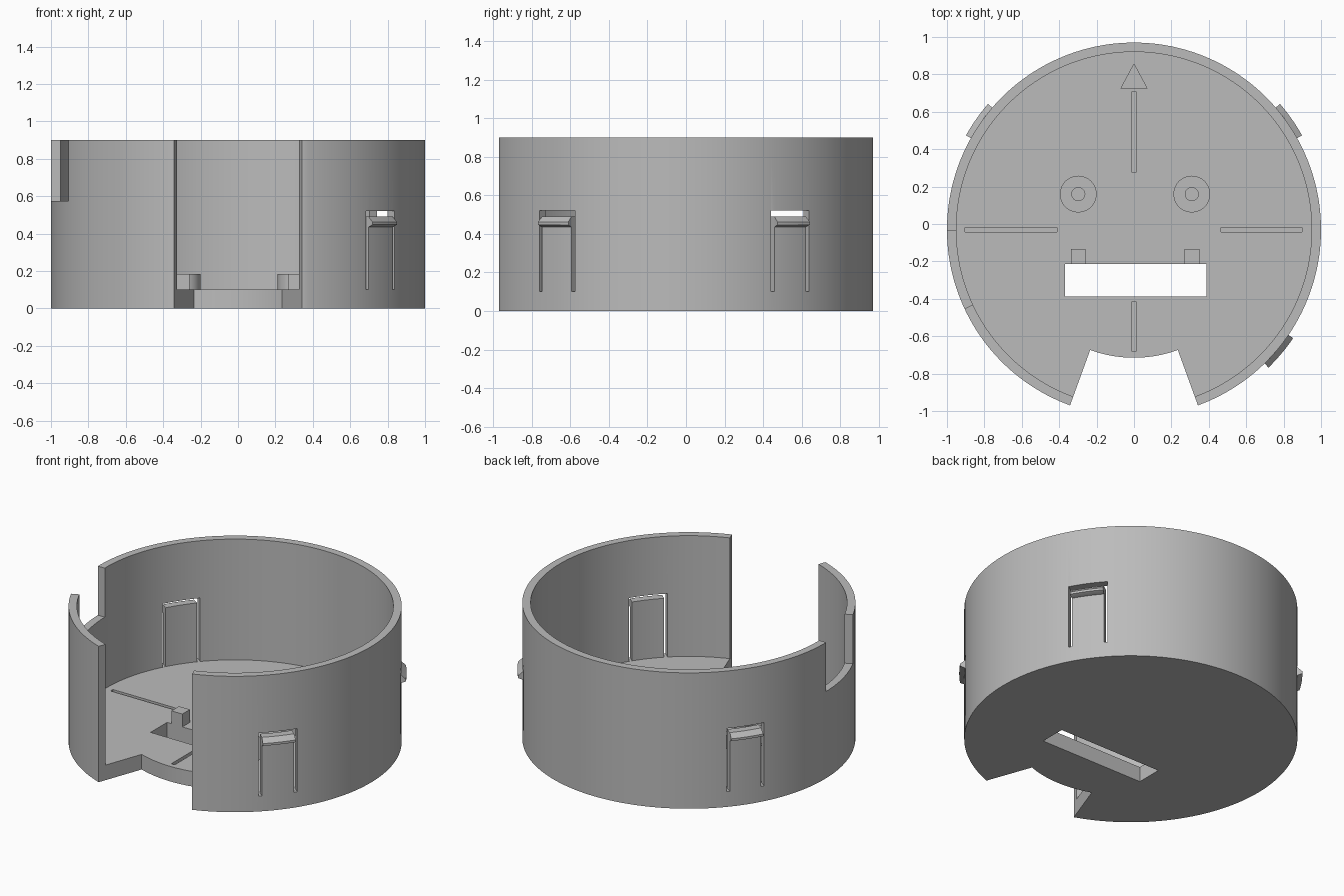
import bpy, bmesh
from math import sin, cos, radians, pi
from mathutils import Matrix, Vector

cube = bpy.data.objects.get("Cube")
if cube:
    bpy.data.objects.remove(cube, do_unlink=True)

CY = -0.03            # centre of the round body in y
R, R_IN = 1.0, 0.95   # outer and inner wall radius
H, FLOOR = 0.9, 0.1   # wall height and floor thickness
TOP = 0.185           # top of the mounts on the floor

grey = bpy.data.materials.new("plain grey")
grey.use_nodes = True
grey.diffuse_color = (0.5, 0.5, 0.5, 1)
grey.node_tree.nodes["Principled BSDF"].inputs["Base Color"].default_value = grey.diffuse_color


def make(name, bm):
    bmesh.ops.recalc_face_normals(bm, faces=bm.faces)
    mesh = bpy.data.meshes.new(name)
    bm.to_mesh(mesh)
    bm.free()
    mesh.materials.append(grey)
    ob = bpy.data.objects.new(name, mesh)
    bpy.context.scene.collection.objects.link(ob)
    return ob


def box(name, x, y, z):
    """Box between the (low, high) pairs of each axis."""
    bm = bmesh.new()
    bmesh.ops.create_cube(bm, size=1)
    for v in bm.verts:
        v.co = [(a + b) / 2 + c * (b - a) for (a, b), c in zip((x, y, z), v.co)]
    return make(name, bm)


def cylinder(name, r, x, y, z0, z1, sides):
    bm = bmesh.new()
    bmesh.ops.create_cone(bm, cap_ends=True, segments=sides, radius1=r, radius2=r,
                          depth=z1 - z0,
                          matrix=Matrix.Translation((x, y, (z0 + z1) / 2)))
    return make(name, bm)


def sweep(name, profile, a0, a1, steps):
    """Sweep an (r, z) profile round the body's axis between two angles."""
    bm = bmesh.new()
    rings = []
    for i in range(steps + 1):
        a = radians(a0 + (a1 - a0) * i / steps)
        rings.append([bm.verts.new((r * cos(a), CY + r * sin(a), z)) for r, z in profile])
    n = len(profile)
    for p, q in zip(rings, rings[1:]):
        for j in range(n):
            k = (j + 1) % n
            bm.faces.new((p[j], p[k], q[k], q[j]))
    bm.faces.new(rings[0])
    bm.faces.new(rings[-1])
    return make(name, bm)


def rect(r0, r1, z0, z1):
    return [(r0, z0), (r1, z0), (r1, z1), (r0, z1)]


def cut(target, cutters):
    for c in cutters:
        c.hide_render = True
        m = target.modifiers.new("cut", 'BOOLEAN')
        m.operation, m.solver, m.object = 'DIFFERENCE', 'EXACT', c
    bpy.context.view_layer.update()
    ev = target.evaluated_get(bpy.context.evaluated_depsgraph_get())
    mesh = bpy.data.meshes.new_from_object(ev)
    target.modifiers.clear()
    target.data = mesh
    for c in cutters:
        bpy.data.objects.remove(c, do_unlink=True)


def smooth(ob):
    bpy.ops.object.select_all(action='DESELECT')
    ob.select_set(True)
    bpy.context.view_layer.objects.active = ob
    bpy.ops.object.shade_smooth_by_angle(angle=radians(30))


# Round cup with a front opening, a side notch and a floor slot
body = cylinder("cup_body", R, 0, CY, 0, H, 180)
cutters = [
    cylinder("inside", R_IN, 0, CY, FLOOR, H + 0.1, 180),
    sweep("front_opening", rect(0.685, 1.2, -0.1, H + 0.2), 250, 290, 24),
    sweep("side_notch", rect(0.9, 1.1, 0.575, H + 0.15), 180.5, 205, 12),
    box("floor_slot", (-0.37, 0.387), (-0.387, -0.214), (-0.1, 0.3)),
]

# Engraved cross lines and arrow head in the floor
groove = (FLOOR - 0.02, FLOOR + 0.05)
w = 0.0125
for x, y in [((-w, w), (0.278, 0.705)), ((-w, w), (-0.68, -0.417)),
             ((-0.904, -0.412), (CY - w, CY + w)), ((0.465, 0.898), (CY - w, CY + w))]:
    cutters.append(box("groove", x, y, groove))
bm = bmesh.new()
bottom = bm.faces.new([bm.verts.new((x, y, groove[0]))
                       for x, y in [(-0.07, 0.725), (0.07, 0.725), (0, 0.855)]])
up = bmesh.ops.extrude_face_region(bm, geom=[bottom])["geom"]
bmesh.ops.translate(bm, vec=(0, 0, groove[1] - groove[0]),
                    verts=[v for v in up if isinstance(v, bmesh.types.BMVert)])
cutters.append(make("arrow_head", bm))

# Spring clips: a U-shaped cut frees a tab, which carries an outer barb
barb_profile = [(0.97, 0.435), (1.0, 0.435), (1.03, 0.447),
                (1.03, 0.462), (1.0, 0.49), (0.97, 0.49)]
for name, angle in [("front_left", -40), ("back_left", 35), ("back_right", 145)]:
    turn = Matrix.Translation((0, CY, 0)) @ Matrix.Rotation(radians(angle), 4, 'Z')
    for side, z0 in [((-0.12, -0.1), FLOOR + 0.001), ((0.1, 0.12), FLOOR + 0.001),
                     ((-0.12, 0.12), 0.49)]:
        slot = box("clip_slot", (0.9, 1.06), side, (z0, 0.52))
        slot.data.transform(turn)
        cutters.append(slot)
    smooth(sweep(name + "_clip_barb", barb_profile, angle - 5.72, angle + 5.72, 8))

cut(body, cutters)
smooth(body)

# Drilled round posts and small square stops behind the floor slot
for name, x in [("right", -0.298), ("left", 0.309)]:
    post = cylinder(name + "_post", 0.098, x, 0.16, FLOOR - 0.01, TOP, 48)
    cut(post, [cylinder("hole", 0.035, x, 0.16, FLOOR, TOP + 0.1, 32)])
    smooth(post)
    box(name + "_stop", (x - 0.04, x + 0.04), (-0.214, -0.135), (FLOOR - 0.01, TOP))
